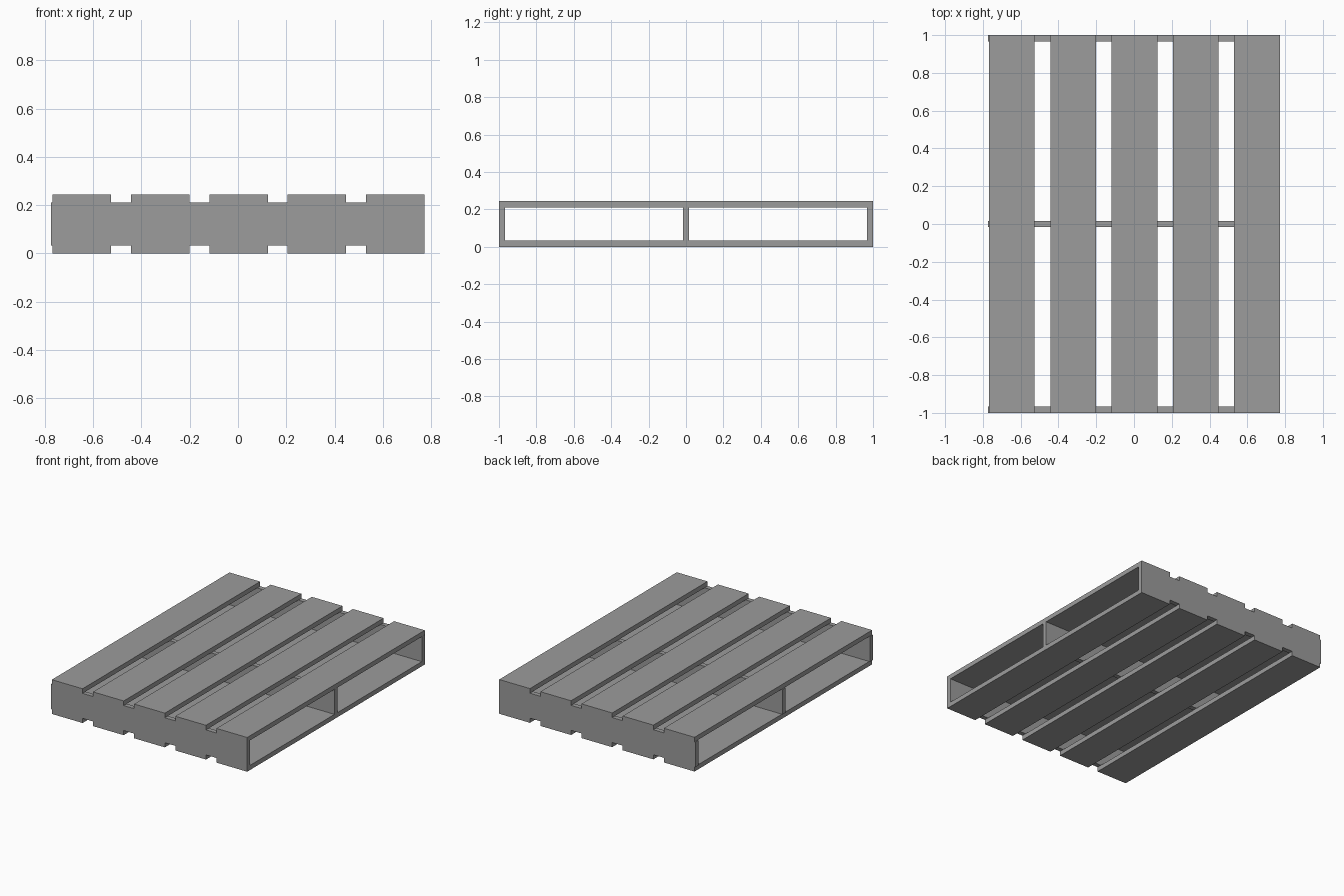
import bpy

if "Cube" in bpy.data.objects:
    bpy.data.objects.remove(bpy.data.objects["Cube"])

LENGTH, HEIGHT = 2.0, 0.244
BOARD = 0.033          # board thickness
SLAT_WIDTH, PITCH = 0.242, 0.3245

grey = bpy.data.materials.new("dark_grey")
grey.diffuse_color = (0.334, 0.334, 0.334, 1)
grey.use_nodes = True
grey.node_tree.nodes["Principled BSDF"].inputs["Base Color"].default_value = grey.diffuse_color


def box(name, lo, hi):
    bpy.ops.mesh.primitive_cube_add(size=1, location=[(a + b) / 2 for a, b in zip(lo, hi)])
    ob = bpy.context.object
    ob.name = name
    ob.scale = [b - a for a, b in zip(lo, hi)]
    bpy.ops.object.transform_apply(location=False, rotation=False, scale=True)
    ob.data.materials.append(grey)
    return ob


# Top and bottom decks: five slats each, running front to back
for deck, z in (("bottom", 0.0), ("top", HEIGHT - BOARD)):
    for i in range(5):
        x = 0.0025 + (i - 2) * PITCH
        box(f"{deck}_slat_{i + 1}",
            (x - SLAT_WIDTH / 2, -LENGTH / 2, z),
            (x + SLAT_WIDTH / 2, LENGTH / 2, z + BOARD))

# Three upright stringers between the decks
for name, y in (("front", -LENGTH / 2 + BOARD / 2), ("middle", 0.0),
                ("back", LENGTH / 2 - BOARD / 2)):
    box(f"{name}_stringer",
        (-0.774, y - BOARD / 2, BOARD),
        (0.773, y + BOARD / 2, HEIGHT - BOARD))
